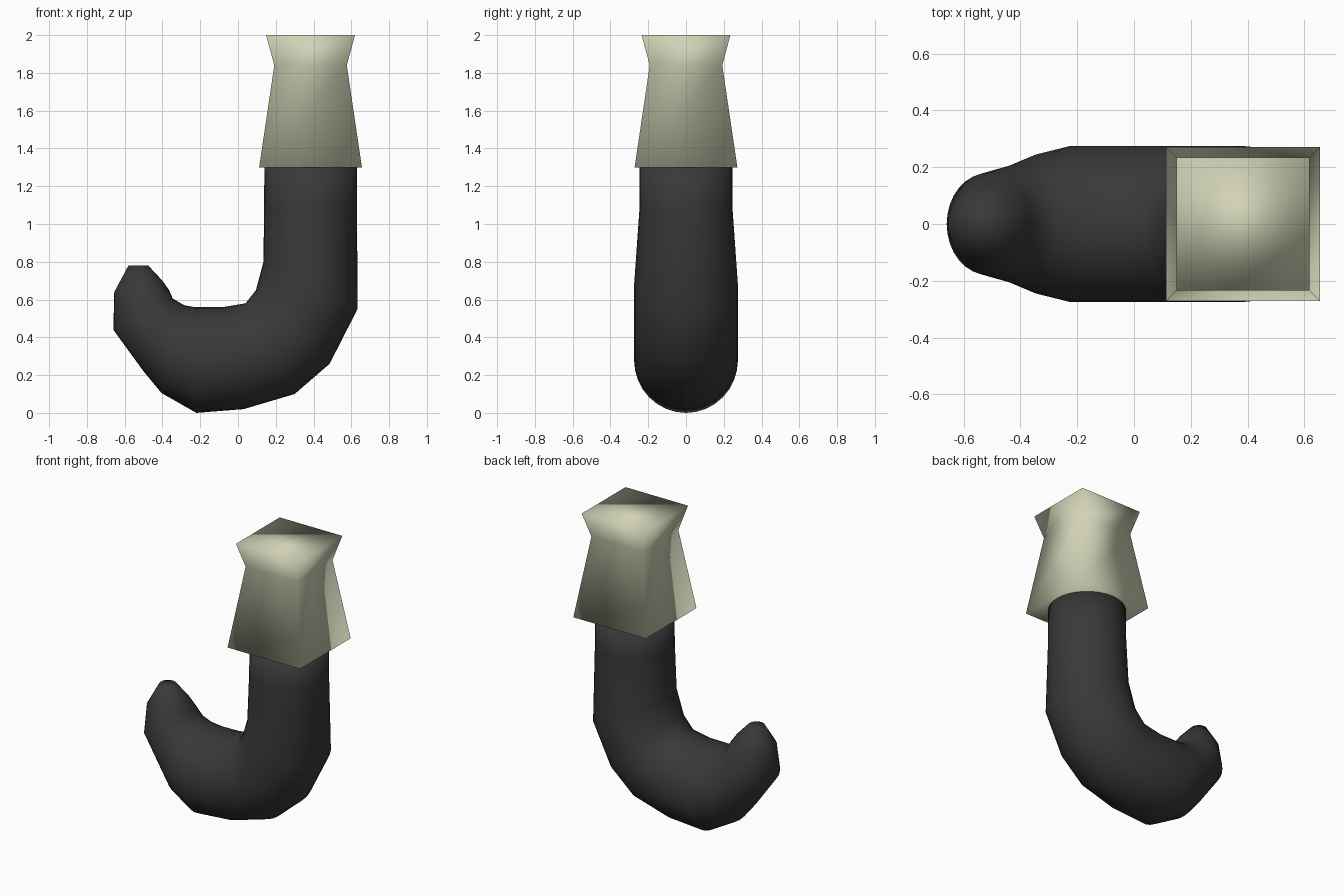
import bpy, bmesh
from math import cos, sin, pi
from mathutils import Vector

if "Cube" in bpy.data.objects:
    bpy.data.objects.remove(bpy.data.objects["Cube"])


def material(name, rgb):
    m = bpy.data.materials.new(name)
    m.diffuse_color = (*rgb, 1)
    m.use_nodes = True
    m.node_tree.nodes["Principled BSDF"].inputs["Base Color"].default_value = m.diffuse_color
    return m


def loft(name, rings, mat):
    """Skin a closed, smooth shaded solid through rings of equal point count."""
    bm = bmesh.new()
    loops = [[bm.verts.new(p) for p in ring] for ring in rings]
    n = len(loops[0])
    for a, b in zip(loops, loops[1:]):
        for i in range(n):
            j = (i + 1) % n
            bm.faces.new((a[i], a[j], b[j], b[i]))
    bm.faces.new(loops[0])
    bm.faces.new(loops[-1])
    bmesh.ops.recalc_face_normals(bm, faces=bm.faces[:])
    for f in bm.faces:
        f.smooth = True
    me = bpy.data.meshes.new(name)
    bm.to_mesh(me)
    bm.free()
    me.materials.append(mat)
    ob = bpy.data.objects.new(name, me)
    bpy.context.collection.objects.link(ob)
    return ob


def oval(outer, inner, half_y, sides=32):
    o = Vector((outer[0], 0, outer[1]))
    i = Vector((inner[0], 0, inner[1]))
    mid, arm = (o + i) / 2, (o - i) / 2
    return [mid + arm * cos(t) + Vector((0, half_y * sin(t), 0))
            for t in (2 * pi * k / sides for k in range(sides))]


def square(z, h, cx=0.384):
    return [(cx + sx * h, sy * h, z) for sx, sy in ((-1, -1), (1, -1), (1, 1), (-1, 1))]


# Hook: oval sections given by outer point, inner point (x, z) and half depth
sections = [
    ((0.63, 1.32), (0.14, 1.32), 0.245),
    ((0.63, 1.10), (0.138, 1.10), 0.245),
    ((0.633, 0.55), (0.135, 0.80), 0.275),
    ((0.485, 0.26), (0.095, 0.65), 0.275),
    ((0.30, 0.10), (0.04, 0.58), 0.275),
    ((0.03, 0.02), (-0.08, 0.56), 0.275),
    ((-0.22, 0.0), (-0.23, 0.56), 0.275),
    ((-0.405, 0.105), (-0.285, 0.57), 0.245),
    ((-0.50, 0.22), (-0.345, 0.605), 0.21),
    ((-0.66, 0.44), (-0.365, 0.65), 0.18),
    ((-0.655, 0.64), (-0.40, 0.70), 0.13),
    ((-0.58, 0.78), (-0.475, 0.78), 0.055),
]
loft("hook", [oval(*s) for s in sections], material("dark_grey", (0.04, 0.04, 0.04)))

# Square flared socket on top of the hook
loft("socket", [square(1.30, 0.272), square(1.84, 0.192), square(2.0, 0.235)],
     material("pale_bone", (0.64, 0.65, 0.47)))
